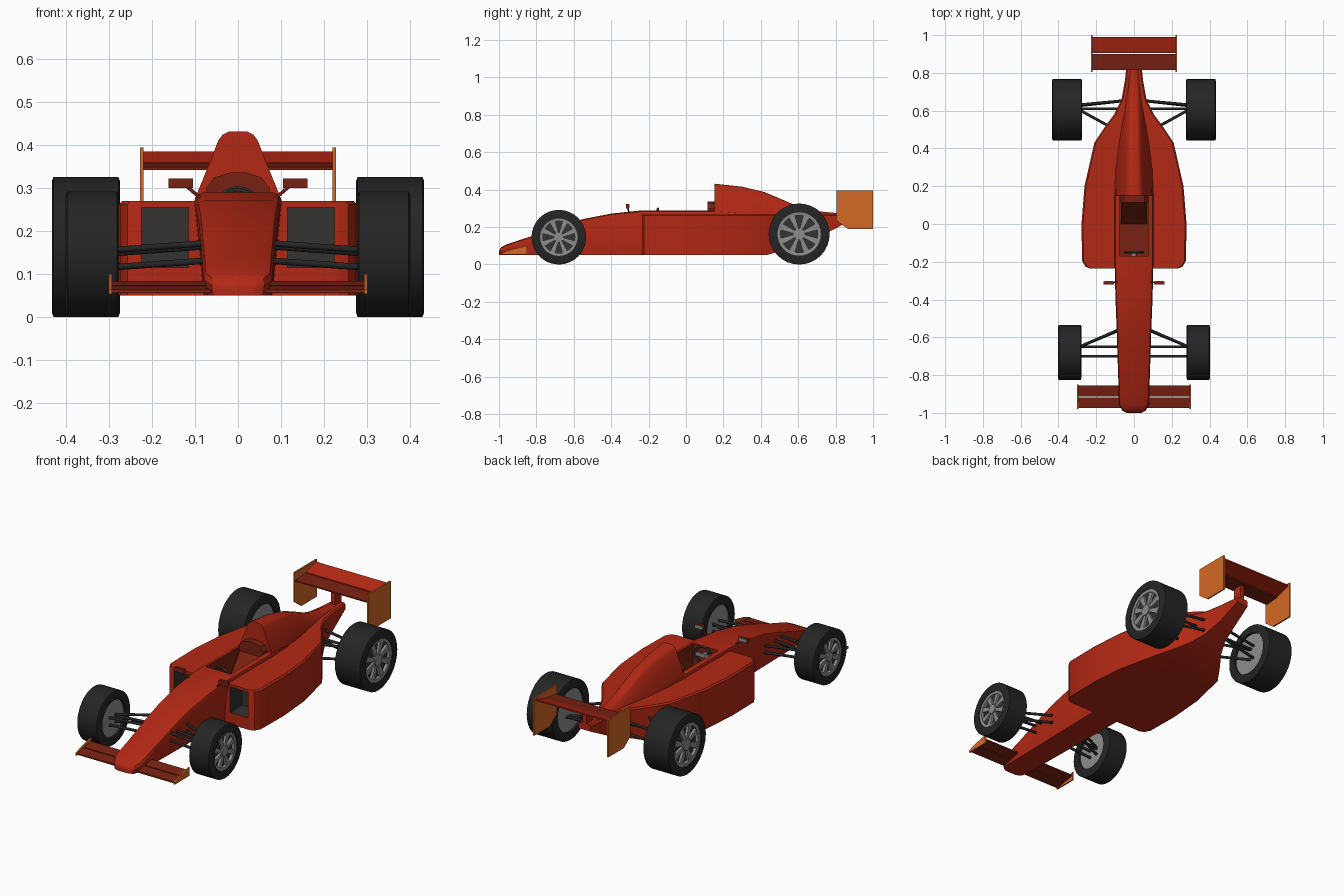
import bpy, bmesh, math
from mathutils import Vector

if "Cube" in bpy.data.objects:
    bpy.data.objects.remove(bpy.data.objects["Cube"])


def material(name, rgb):
    m = bpy.data.materials.new(name)
    m.diffuse_color = (*rgb, 1)
    m.use_nodes = True
    m.node_tree.nodes["Principled BSDF"].inputs["Base Color"].default_value = m.diffuse_color
    return m


RED = material("body red", (0.45, 0.021, 0.007))
DARK_RED = material("dark red", (0.19, 0.016, 0.006))
ORANGE = material("orange", (0.66, 0.14, 0.018))
BLACK = material("tyre black", (0.018, 0.018, 0.018))
GREY = material("rim grey", (0.27, 0.27, 0.27))
CHARCOAL = material("charcoal", (0.035, 0.033, 0.032))


def make(name, verts, faces, mat, smooth=30):
    bm = bmesh.new()
    vs = [bm.verts.new(v) for v in verts]
    for f in faces:
        bm.faces.new([vs[i] for i in f])
    bmesh.ops.recalc_face_normals(bm, faces=bm.faces)
    me = bpy.data.meshes.new(name)
    bm.to_mesh(me)
    bm.free()
    me.materials.append(mat)
    ob = bpy.data.objects.new(name, me)
    bpy.context.collection.objects.link(ob)
    if smooth:
        activate(ob)
        bpy.ops.object.shade_smooth_by_angle(angle=math.radians(smooth))
    return ob


def activate(ob):
    bpy.ops.object.select_all(action='DESELECT')
    ob.select_set(True)
    bpy.context.view_layer.objects.active = ob


def skin(name, rings, mat, smooth=30, closed=False):
    """Join equal rings of points; cap the ends unless closed."""
    n, k = len(rings[0]), len(rings)
    faces = [(i * n + j, i * n + (j + 1) % n, (i + 1) % k * n + (j + 1) % n, (i + 1) % k * n + j)
             for i in range(k if closed else k - 1) for j in range(n)]
    if not closed:
        faces += [tuple(range(n)), tuple(range((k - 1) * n, k * n))]
    return make(name, [p for r in rings for p in r], faces, mat, smooth)


def section(y, half):
    """Symmetric cross-section from its right half, bottom to top."""
    return [(x, y, z) for x, z in half] + [(-x, y, z) for x, z in reversed(half)]


def prism(name, yz, x0, x1, mat):
    return skin(name, [[(x, y, z) for y, z in yz] for x in (x0, x1)], mat, 0)


def box(name, x, y, z, mat):
    return prism(name, [(y[0], z[0]), (y[1], z[0]), (y[1], z[1]), (y[0], z[1])], x[0], x[1], mat)


def rod(name, a, b, r, mat, n=8):
    a, b = Vector(a), Vector(b)
    q = (b - a).to_track_quat('Z', 'Y')
    ring = [q @ Vector((r * math.cos(t), r * math.sin(t), 0))
            for t in (2 * math.pi * i / n for i in range(n))]
    return skin(name, [[p + c for p in ring] for c in (a, b)], mat, 50)


def lathe(name, profile, y, z, mat, n=32):
    """Spin a closed (x, radius) profile around the wheel axle."""
    rings = [[(x, y + r * math.cos(t), z + r * math.sin(t)) for x, r in profile]
             for t in (2 * math.pi * i / n for i in range(n))]
    return skin(name, rings, mat, 30, True)


def cut(ob, cutter):
    m = ob.modifiers.new("cut", 'BOOLEAN')
    m.operation, m.solver, m.object = 'DIFFERENCE', 'EXACT', cutter
    m.material_mode = 'TRANSFER'
    activate(ob)
    bpy.ops.object.modifier_apply(modifier=m.name)


# Nose and cockpit tub: y, top z, bottom half-width, top half-width
tub_rings = []
for y, zt, wb, wt in [(-1, .075, .035, .04), (-.988, .093, .058, .062), (-.955, .109, .07, .08),
                      (-.83, .15, .07, .083), (-.68, .203, .073, .088), (-.55, .243, .075, .092),
                      (-.4, .272, .078, .098), (-.23, .29, .08, .102), (.158, .29, .08, .102),
                      (.3, .28, .08, .1)]:
    c = min(.02, (zt - .05) * .4)
    tub_rings.append(section(y, [(wb, .05), (wt, zt - c), (wt - .25 * c, zt - .3 * c), (wt - c, zt)]))
tub = skin("nose_and_tub", tub_rings, RED)

# Sidepods narrowing into the tail: y, half-width, bottom z
pod_rings = []
for y, w, zb in [(-.235, .235, .05), (-.225, .258, .05), (-.195, .275, .05), (0, .278, .05),
                 (.2, .262, .05), (.43, .21, .05), (.52, .15, .075), (.58, .105, .098),
                 (.66, .066, .13), (.76, .048, .172), (.88, .036, .235)]:
    pod_rings.append(section(y, [(w, zb), (w, .262), (w - .008, .27)]))
pods = skin("sidepods", pod_rings, RED)

# Cockpit opening and radiator inlets
cutter = box("cockpit_cutter", (-.076, .076), (-.17, .152), (.12, .4), DARK_RED)
cut(tub, cutter)
cut(pods, cutter)
bpy.data.objects.remove(cutter)
for s in (-1, 1):
    cutter = box("inlet_cutter", (s * .115, s * .225), (-.3, -.13), (.115, .255), CHARCOAL)
    cut(pods, cutter)
    bpy.data.objects.remove(cutter)

# Engine cover with air box: y, top z, bottom and top half-width
cover_rings = []
for y, zt, wb, wt in [(.152, .432, .1, .042), (.3, .416, .094, .037), (.42, .387, .08, .032),
                      (.52, .345, .065, .028), (.6, .31, .053, .024), (.7, .285, .043, .02),
                      (.84, .272, .034, .015)]:
    h = zt - .255
    cover_rings.append(section(y, [(wb, .255), (wb, .255 + .12 * h), (wb - .62 * (wb - wt), .255 + .62 * h),
                                   (wt * 1.1, .255 + .88 * h), (wt * .85, .255 + .96 * h), (wt * .5, zt)]))
skin("engine_cover", cover_rings, RED)

# Headrest, seat and steering wheel
rest = [(.074, .12), (.074, .3), (.055, .325), (.02, .336)]
skin("headrest", [section(.115, rest), section(.155, rest)], DARK_RED)
prism("seat_back", [(.0, .12), (.03, .12), (.115, .24), (.115, .27)], -.07, .07, DARK_RED)
rings = []
for i in range(20):
    t = 2 * math.pi * i / 20
    rings.append([(math.cos(t) * (.048 + .007 * math.cos(u)), -.15 + .007 * math.sin(u),
                   .25 + math.sin(t) * (.048 + .007 * math.cos(u))) for u in (0, 1.26, 2.51, 3.77, 5.03)])
skin("steering_wheel", rings, CHARCOAL, 60, True)
box("steering_spoke", (-.046, .046), (-.154, -.146), (.24, .26), GREY)
rod("steering_column", (0, -.172, .25), (0, -.145, .25), .012, GREY)

# Front wing
prism("front_wing_main", [(-.975, .056), (-.975, .064), (-.918, .072), (-.918, .064)], -.297, .297, DARK_RED)
prism("front_wing_flap", [(-.912, .066), (-.912, .073), (-.855, .084), (-.855, .076)], -.297, .297, DARK_RED)

# Rear wing and its support
prism("rear_wing_main", [(.815, .342), (.815, .349), (.9, .357), (.9, .349)], -.222, .222, DARK_RED)
prism("rear_wing_flap", [(.905, .353), (.905, .36), (.99, .386), (.99, .378)], -.222, .222, RED)
box("rear_wing_support", (-.012, .012), (.825, .88), (.25, .347), RED)

# Wheels: name, y, radius, inner x, outer x, rim radius
WHEELS = [("front", -.68, .146, .278, .402, .1), ("rear", .605, .163, .275, .434, .116)]
for s, side in ((-1, "left"), (1, "right")):
    prism(f"front_wing_endplate_{side}", [(-.98, .053), (-.85, .053), (-.85, .1), (-.93, .082), (-.98, .064)],
          s * .294, s * .302, ORANGE)
    prism(f"rear_wing_endplate_{side}", [(.805, .235), (.865, .19), (1, .19), (1, .395), (.805, .395)],
          s * .22, s * .228, ORANGE)

    # Rear-view mirrors
    box(f"mirror_{side}", (s * .105, s * .162), (-.32, -.304), (.3, .323), DARK_RED)
    box(f"mirror_glass_{side}", (s * .11, s * .157), (-.304, -.301), (.303, .32), GREY)
    rod(f"mirror_stalk_{side}", (s * .085, -.305, .275), (s * .118, -.311, .303), .004, DARK_RED)

    for end, y, R, xi, xo, r in WHEELS:
        w = f"{end}_{side}"
        b = .004
        lathe(f"tyre_{w}", [(s * xi, r), (s * xi, R - .01), (s * (xi + b), R), (s * (xo - b), R),
                            (s * xo, R - .01), (s * xo, r)], y, R, BLACK)
        lathe(f"rim_ring_{w}", [(s * (xo - .03), r * .86), (s * (xo - .03), r), (s * (xo - .004), r),
                                (s * (xo - .006), r * .86)], y, R, GREY)
        rod(f"rim_backing_{w}", (s * (xo - .035), y, R), (s * (xo - .022), y, R), r, CHARCOAL, 32)
        rod(f"rim_inner_disc_{w}", (s * (xi + .012), y, R), (s * (xi + .03), y, R), r, GREY, 32)
        rod(f"wheel_hub_{w}", (s * (xo - .03), y, R), (s * (xo - .003), y, R), r * .26, GREY, 16)
        for i in range(8):
            t = math.pi * (i + .5) / 4
            d, e = Vector((0, math.cos(t), math.sin(t))), Vector((0, -math.sin(t), math.cos(t)))
            ring = [[Vector((s * x, y, R)) + d * r * k + e * r * m
                     for k, m in ((.2, -.07), (.9, -.15), (.9, .15), (.2, .07))] for x in (xo - .022, xo - .009)]
            skin(f"spoke_{w}_{i + 1}", ring, GREY, 0)

    # Suspension arms: inner point, outer point
    ARMS = [((.07, -.70, .172), (.3, -.70, .155)), ((.07, -.65, .165), (.3, -.65, .148)),
            ((.07, -.555, .172), (.3, -.655, .155)), ((.06, -.70, .132), (.3, -.70, .115)),
            ((.06, -.555, .132), (.3, -.655, .115)),
            ((.04, .61, .19), (.3, .61, .19)), ((.03, .655, .22), (.3, .63, .2)),
            ((.1, .5, .21), (.3, .61, .19)), ((.03, .655, .16), (.3, .625, .13)),
            ((.1, .5, .13), (.3, .61, .13))]
    for i, (a, c) in enumerate(ARMS):
        rod(f"suspension_arm_{side}_{i + 1}", (s * a[0], *a[1:]), (s * c[0], *c[1:]), .0075, BLACK)
